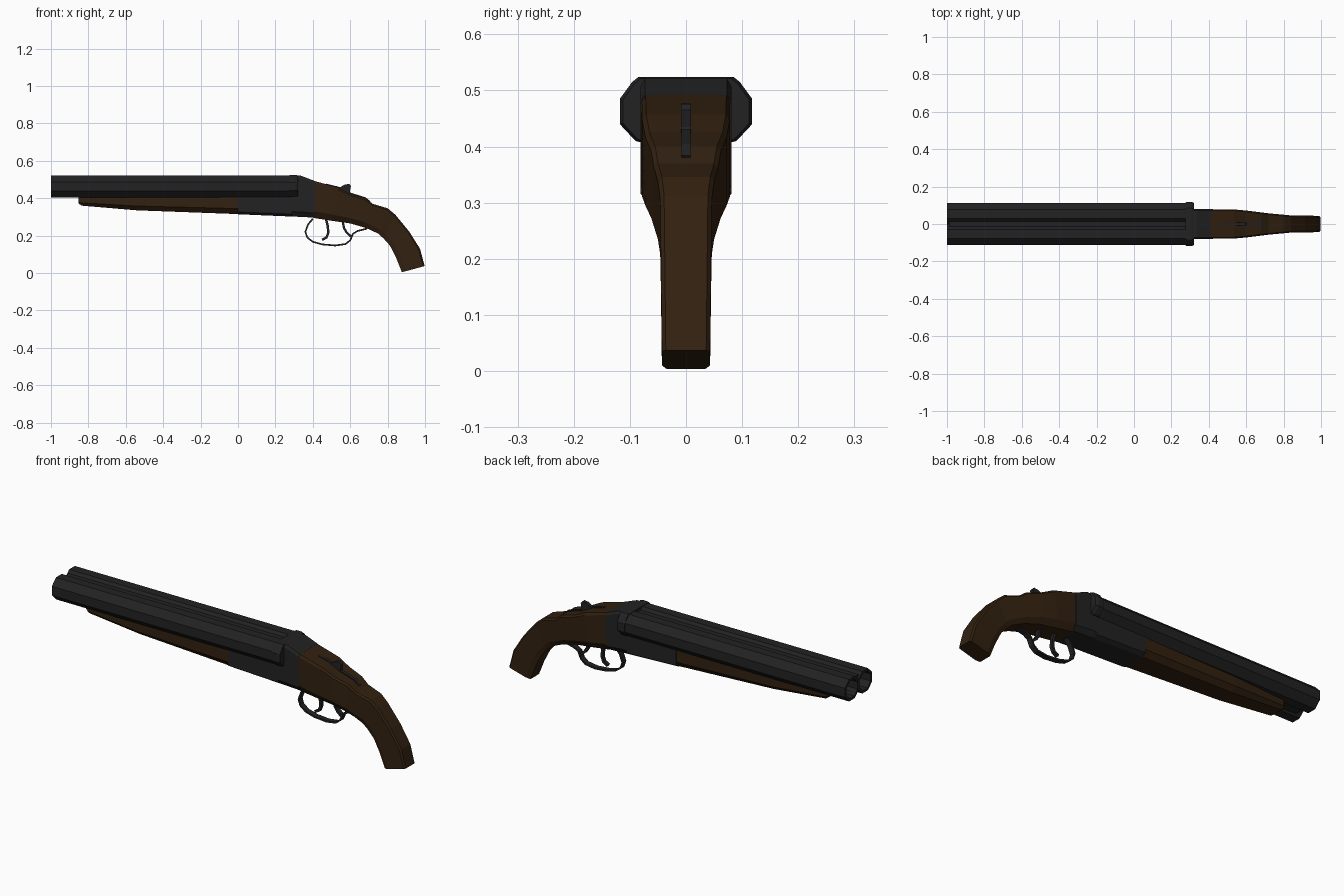
import bpy, bmesh, math
from mathutils import Vector

if "Cube" in bpy.data.objects:
    bpy.data.objects.remove(bpy.data.objects["Cube"])


def material(name, color):
    m = bpy.data.materials.new(name)
    m.diffuse_color = (*color, 1)
    m.use_nodes = True
    m.node_tree.nodes["Principled BSDF"].inputs["Base Color"].default_value = m.diffuse_color
    return m


STEEL = material("dark_steel", (0.016, 0.016, 0.017))
WOOD = material("dark_wood", (0.032, 0.015, 0.005))


def loft(name, rings, mat):
    """Skin a row of equal-sized rings and cap both ends."""
    bm = bmesh.new()
    rows = [[bm.verts.new(p) for p in ring] for ring in rings]
    for a, b in zip(rows, rows[1:]):
        n = len(a)
        for i in range(n):
            bm.faces.new((a[i], a[(i + 1) % n], b[(i + 1) % n], b[i]))
    bm.faces.new(rows[0])
    bm.faces.new(rows[-1])
    bmesh.ops.recalc_face_normals(bm, faces=bm.faces)
    mesh = bpy.data.meshes.new(name)
    bm.to_mesh(mesh)
    bm.free()
    mesh.materials.append(mat)
    obj = bpy.data.objects.new(name, mesh)
    bpy.context.collection.objects.link(obj)
    return obj


def section(top, bottom, hw, ct, cb, ft=0.06, fb=0.18):
    """Chamfered section between a top and a bottom (x, z) point."""
    right = [(hw - cb, 0), (hw, fb), (hw, 1 - ft), (hw - ct, 1)]
    pts = right + [(-y, f) for y, f in reversed(right)]
    return [(bottom[0] + (top[0] - bottom[0]) * f, y,
             bottom[1] + (top[1] - bottom[1]) * f) for y, f in pts]


def ring(x, y, r):
    """Flat-topped octagon facing along x; r is the half width."""
    k = r / math.cos(math.pi / 8)
    return [(x, y + k * math.cos((i + .5) * math.pi / 4),
             0.4625 + k * math.sin((i + .5) * math.pi / 4)) for i in range(8)]


def ribbon(name, path, hw, thick, mat):
    """Flat strip that follows (x, z) points in the side plane."""
    pts = [Vector(p) for p in path]
    rings = []
    for i, p in enumerate(pts):
        d = (pts[min(i + 1, len(pts) - 1)] - pts[max(i - 1, 0)]).normalized()
        n = Vector((-d.y, d.x)) * thick / 2
        a, b = p + n, p - n
        rings.append([(a.x, hw, a.y), (a.x, -hw, a.y),
                      (b.x, -hw, b.y), (b.x, hw, b.y)])
    return loft(name, rings, mat)


def plate(name, profile, hw, mat):
    """Side profile extruded across y."""
    return loft(name, [[(x, y, z) for x, z in profile] for y in (-hw, hw)], mat)


def block(name, x0, x1, hw, z0, z1):
    return plate(name, [(x0, z0), (x1, z0), (x1, z1), (x0, z1)], hw, STEEL)


# Two hollow barrels
for name, y in (("barrel_left", 0.0545), ("barrel_right", -0.0545)):
    loft(name, [ring(0.29, y, 0.0575), ring(-1, y, 0.0575),
                ring(-1, y, 0.045), ring(0.25, y, 0.045)], STEEL)

# Ribs between the barrels
block("top_rib", -0.99, 0.29, 0.013, 0.488, 0.509)
block("bottom_rib", -0.97, 0.29, 0.024, 0.414, 0.43)

# Breech collar behind the barrels
half = [(0.07, 0.405), (0.09, 0.41), (0.118, 0.44), (0.118, 0.485),
        (0.096, 0.515), (0.085, 0.524)]
outline = half + [(-y, z) for y, z in reversed(half)]
loft("breech_collar", [[(x, y * s, 0.465 + (z - 0.465) * s) for y, z in outline]
                       for x, s in ((0.275, 0.97), (0.282, 1), (0.308, 1), (0.322, 0.95))], STEEL)

# Receiver, low under the barrels and raised behind them
loft("receiver", [section((x, t), (x, b), 0.081, 0.008, 0.02, fb=0.12) for x, t, b in (
    (0, 0.415, 0.314), (0.285, 0.415, 0.302), (0.29, 0.521, 0.302),
    (0.335, 0.521, 0.300), (0.41, 0.492, 0.296))], STEEL)

# Wooden fore-end
loft("fore_end", [section((x, t), (x, b), hw, 0.006, cb, fb=0.3) for x, t, b, hw, cb in (
    (-0.853, 0.405, 0.372, 0.04, 0.01), (-0.835, 0.41, 0.36, 0.05, 0.015),
    (-0.54, 0.412, 0.335, 0.07, 0.025), (0, 0.413, 0.315, 0.08, 0.022))], WOOD)

# Curved pistol-grip stock
loft("stock", [section(t, b, hw, 0.007, cb) for t, b, hw, cb in (
    ((0.405, 0.493), (0.405, 0.294), 0.079, 0.02),
    ((0.535, 0.457), (0.51, 0.278), 0.078, 0.022),
    ((0.60, 0.425), (0.60, 0.265), 0.072, 0.02),
    ((0.68, 0.40), (0.67, 0.245), 0.062, 0.016),
    ((0.72, 0.37), (0.705, 0.232), 0.057, 0.014),
    ((0.80, 0.346), (0.75, 0.21), 0.05, 0.01),
    ((0.84, 0.313), (0.778, 0.185), 0.046, 0.008),
    ((0.915, 0.222), (0.812, 0.147), 0.045, 0.008),
    ((0.973, 0.13), (0.846, 0.08), 0.044, 0.008),
    ((0.998, 0.037), (0.876, 0.004), 0.043, 0.008))], WOOD)

# Tang strip and opening lever on top of the stock
ribbon("tang", [(0.47, 0.473), (0.535, 0.457), (0.60, 0.425), (0.68, 0.40), (0.705, 0.38)],
       0.008, 0.01, STEEL)
plate("top_lever", [(0.53, 0.445), (0.605, 0.415), (0.598, 0.435), (0.604, 0.465),
                    (0.595, 0.476), (0.57, 0.473), (0.55, 0.46), (0.525, 0.458)],
      0.009, STEEL)

# Trigger guard with its rear tail
ribbon("trigger_guard", [(0.40, 0.29), (0.375, 0.26), (0.36, 0.22), (0.37, 0.19),
                         (0.40, 0.167), (0.45, 0.153), (0.52, 0.147), (0.575, 0.155),
                         (0.60, 0.175), (0.615, 0.21), (0.64, 0.225), (0.69, 0.237)],
       0.014, 0.009, STEEL)
ribbon("guard_curl", [(0.56, 0.275), (0.567, 0.24), (0.582, 0.215), (0.605, 0.195)],
       0.012, 0.012, STEEL)

# Trigger
ribbon("trigger", [(0.47, 0.29), (0.48, 0.25), (0.483, 0.215), (0.473, 0.19), (0.45, 0.177)],
       0.009, 0.013, STEEL)
